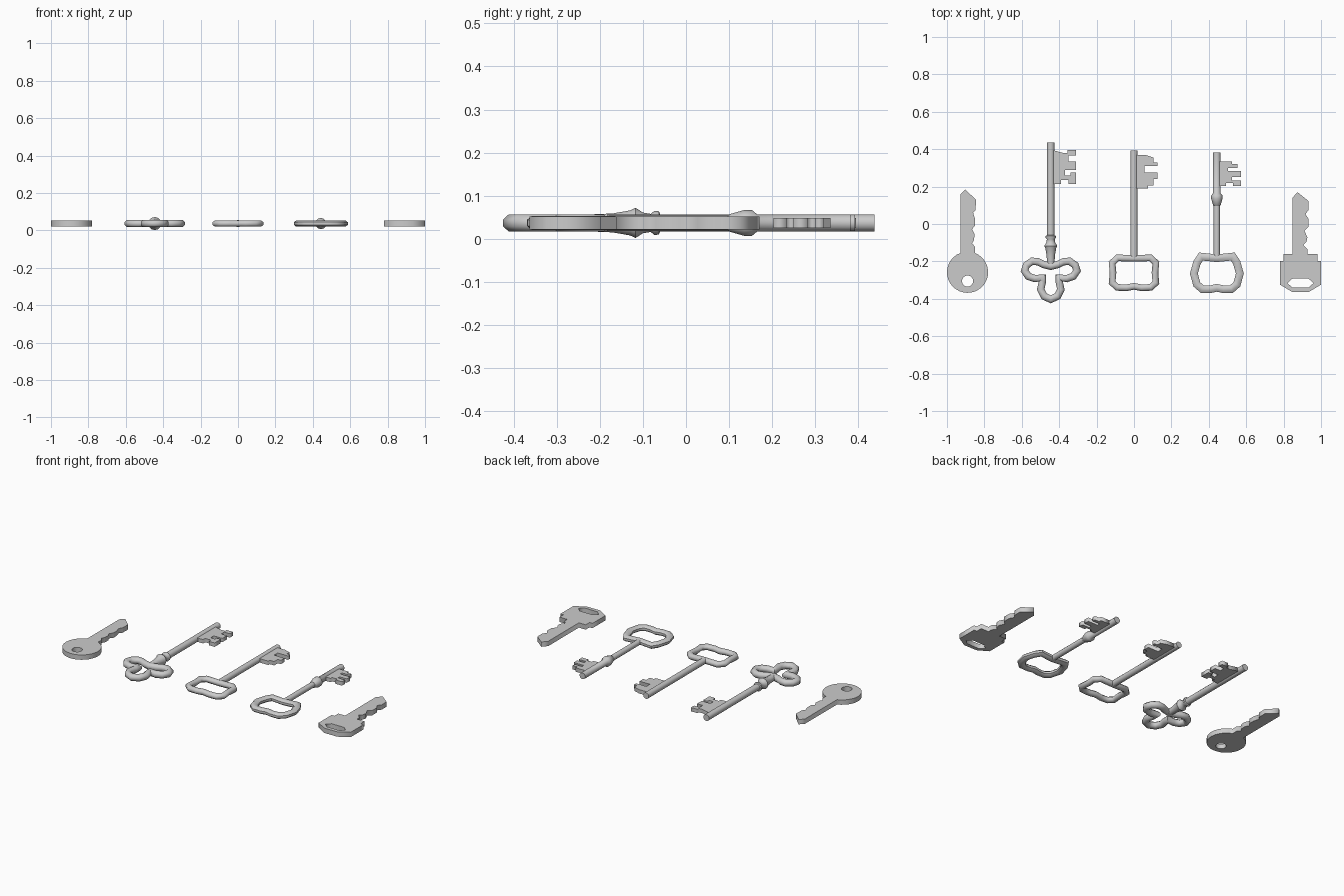
import bpy, bmesh, math
from mathutils import Vector

if "Cube" in bpy.data.objects:
    bpy.data.objects.remove(bpy.data.objects["Cube"])

U = 0.01      # profiles are given in hundredths of a unit
Z = 0.037     # common mid-height of all keys


def finish(name, bm, x, smooth):
    bmesh.ops.recalc_face_normals(bm, faces=bm.faces)
    me = bpy.data.meshes.new(name)
    bm.to_mesh(me)
    bm.free()
    ob = bpy.data.objects.new(name, me)
    ob.location = (x, 0, Z)
    bpy.context.collection.objects.link(ob)
    if smooth:
        bpy.context.view_layer.objects.active = ob
        bpy.ops.object.select_all(action='DESELECT')
        ob.select_set(True)
        bpy.ops.object.shade_smooth_by_angle(angle=math.radians(50))
    return ob


def plate(name, x, half, *loops):
    """Flat extruded outline; extra loops are holes."""
    cu = bpy.data.curves.new(name + "_outline", 'CURVE')
    cu.dimensions = '2D'
    cu.fill_mode = 'BOTH'
    cu.extrude = half * U
    for pts in loops:
        sp = cu.splines.new('POLY')
        sp.points.add(len(pts) - 1)
        for p, (a, b) in zip(sp.points, pts):
            p.co = (a * U, b * U, 0, 1)
        sp.use_cyclic_u = True
    tmp = bpy.data.objects.new(name + "_tmp", cu)
    bpy.context.collection.objects.link(tmp)
    bpy.context.view_layer.update()
    me = bpy.data.meshes.new_from_object(tmp)
    bpy.data.objects.remove(tmp)
    bm = bmesh.new()
    bm.from_mesh(me)
    bmesh.ops.remove_doubles(bm, verts=bm.verts, dist=1e-5)
    return finish(name, bm, x, False)


def skin(bm, rings, closed):
    n = len(rings[0])
    for i in range(len(rings) - (0 if closed else 1)):
        a, b = rings[i], rings[(i + 1) % len(rings)]
        for k in range(n):
            bm.faces.new((a[k], a[(k + 1) % n], b[(k + 1) % n], b[k]))
    if not closed:
        bm.faces.new(rings[0])
        bm.faces.new(rings[-1])


def shaft(name, x, profile, n=12):
    """Turned shaft along y from (y, radius) pairs."""
    bm = bmesh.new()
    rings = []
    for y, r in profile:
        rings.append([bm.verts.new((r * U * math.cos(t), y * U, r * U * math.sin(t)))
                      for t in (2 * math.pi * k / n for k in range(n))])
    skin(bm, rings, False)
    return finish(name, bm, x, True)


def bow(name, x, half_path, r, rz, n=8):
    """Closed mitred tube; the right half of the path is mirrored."""
    path = half_path + [(-a, b) for a, b in half_path[-2:0:-1]]
    pts = [Vector(p) for p in path]
    bm = bmesh.new()
    rings = []
    for i, p in enumerate(pts):
        d0 = (p - pts[i - 1]).normalized()
        d1 = (pts[(i + 1) % len(pts)] - p).normalized()
        t = (d0 + d1).normalized()
        side = Vector((t.y, -t.x)) / max(t.dot(d1), 0.75)
        ring = []
        for k in range(n):
            a = 2 * math.pi * (k + 0.5) / n
            q = p + side * (r * math.cos(a))
            ring.append(bm.verts.new((q.x * U, q.y * U, rz * math.sin(a) * U)))
        rings.append(ring)
    skin(bm, rings, True)
    return finish(name, bm, x, True)


# Flat key with round head
arc = [(11 * math.cos(math.radians(a)), -25.8 + 11 * math.sin(math.radians(a)))
       for a in [69 - i * 319 / 28 for i in range(29)]]
blade = [(-3.7, 16), (-1.3, 18.5), (4.5, 13), (4.3, 7.5), (3, 6), (4, 2.7), (4, -1),
         (2.4, -2.7), (3.7, -5.3), (3.5, -8.6), (2.4, -10.2), (4, -12.3)]
hole = [(3 * math.cos(i * math.pi / 8), -30.5 + 3 * math.sin(i * math.pi / 8)) for i in range(16)]
plate("round_flat_key", -0.89, 1.5, arc + blade, hole)

# Flat key with angular head
head = [(9, -16), (9, -19.8), (11, -19.8), (11, -32.4), (4.5, -36.3)]
blade = [(-4.3, -16), (-4.3, 14), (-1.6, 17), (4.3, 12.3), (4.3, 7.5), (2.7, 5.3), (4.3, 2.7),
         (4.3, -1.6), (2.1, -3.7), (3.7, -7), (3.2, -9.6), (1.6, -11.2), (3.7, -13.4), (3.7, -16)]
hole = [(-7, -31.6), (-4.3, -29.2), (4.3, -29.2), (7, -31.6), (4.3, -34), (-4.3, -34)]
plate("angular_flat_key", 0.89, 1.5, head + [(-a, b) for a, b in head[::-1]] + blade, hole)

# Trefoil key
x = -0.445
shaft("trefoil_shaft", x, [(43.7, 2), (-6, 2), (-6.3, 2.7), (-7.3, 2.8), (-8.2, 2.1), (-10, 2.4),
                           (-11.7, 3.5), (-13, 2.9), (-17, 2.2), (-21.5, 2)])
bow("trefoil_bow", x, [(0, -22.6), (4, -21.6), (6.8, -20.2), (10, -19.9), (13, -22), (14, -25),
                       (12, -28), (8.5, -29.2), (4.4, -28.8), (4.5, -31), (5.4, -35),
                       (3.6, -38.6), (0, -40.3)], 2.1, 2.1)
plate("trefoil_bit", x, 1.2, [
    (1, 39.5), (6.5, 38), (9, 38), (9, 39.5), (13.4, 39.5), (13.4, 36.5), (9.5, 36.5), (9.5, 33.5),
    (13.4, 33.5), (13.4, 29), (7.5, 29), (7.5, 26), (10.5, 26), (10.5, 27.5), (13.4, 27.5),
    (13.4, 21.5), (9.5, 21.5), (9.5, 23.5), (5.5, 23.5), (5.5, 21.5), (1, 21.5)])

# Rectangular key
shaft("rectangular_shaft", 0, [(39.2, 1.9), (-18.3, 1.9)])
bow("rectangular_bow", 0, [(0, -18.4), (8.8, -18.1), (11.7, -20.8), (11.2, -26), (11.7, -31.3),
                           (9, -33.9), (4, -34.1), (0, -33.3)], 1.9, 1.8)
plate("rectangular_bit", 0, 1.2, [
    (1, 36.8), (6.5, 36.8), (10.5, 35.5), (10.5, 33), (12.6, 33), (12.6, 31), (5.5, 31), (5.5, 27.5),
    (12.6, 27.5), (12.6, 24), (10.5, 24), (10.5, 20.5), (7.5, 20.5), (7.5, 19), (1, 19)])

# Collared key with wide bow
x = 0.443
shaft("collared_shaft", x, [(38.2, 2), (16.5, 2), (15.3, 3), (13.5, 3), (10, 2), (9.8, 1.7), (-18, 1.7)])
bow("collared_bow", x, [(0, -18.3), (8.5, -17.4), (10.6, -20.6), (12.3, -26.5), (10.7, -32.3),
                        (7.8, -34.8), (3.5, -34.9), (0, -34.1)], 2.2, 1.8)
plate("collared_bit", x, 1.2, [
    (1, 33.5), (8, 33.5), (8, 32), (11, 32), (11, 30), (6, 30), (6, 28.3), (12.8, 28.3), (12.8, 25),
    (8, 25), (8, 23.3), (12.8, 23.3), (12.8, 20.3), (8.5, 20.3), (8.5, 21.8), (5, 21.8),
    (5, 20.3), (1, 20.3)])
